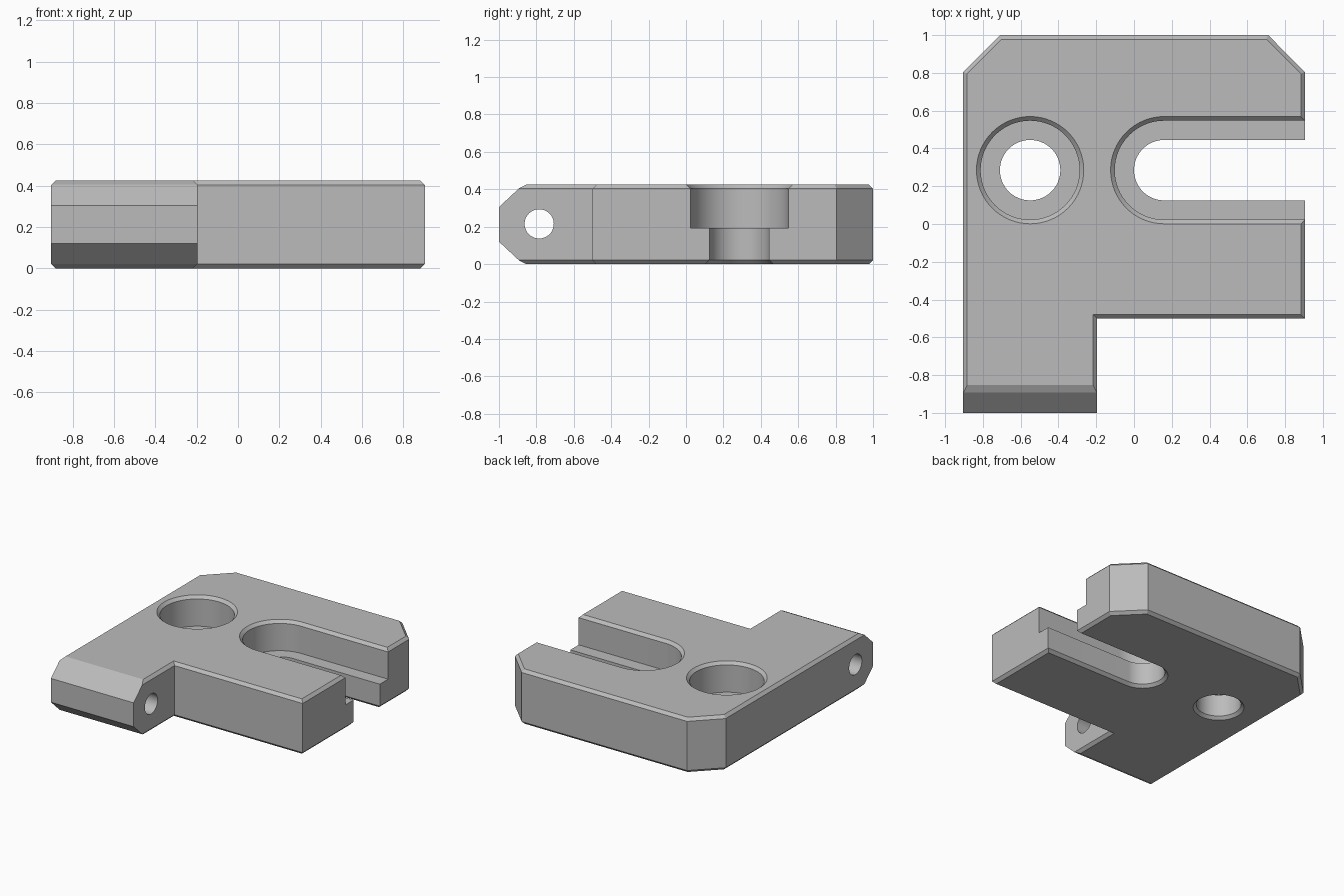
import bpy, bmesh, math
from mathutils import Vector

cube = bpy.data.objects.get("Cube")
if cube:
    bpy.data.objects.remove(cube, do_unlink=True)

HEIGHT, BEVEL = 0.425, 0.022
HOLE_Y = 0.285
SEGMENTS = 64


def loft(name, rings):
    """Closed solid through rings of equal point count."""
    bm = bmesh.new()
    loops = [[bm.verts.new(p) for p in ring] for ring in rings]
    n = len(loops[0])
    for a, b in zip(loops, loops[1:]):
        for i in range(n):
            j = (i + 1) % n
            bm.faces.new((a[i], a[j], b[j], b[i]))
    bm.faces.new(loops[0][::-1])
    bm.faces.new(loops[-1])
    bmesh.ops.recalc_face_normals(bm, faces=bm.faces)
    mesh = bpy.data.meshes.new(name)
    bm.to_mesh(mesh)
    bm.free()
    obj = bpy.data.objects.new(name, mesh)
    bpy.context.collection.objects.link(obj)
    return obj


def inset(points, d):
    """Mitred inward offset of a counter-clockwise outline."""
    result = []
    for i, p in enumerate(points):
        p = Vector(p)
        u = (p - Vector(points[i - 1])).normalized()
        v = (Vector(points[(i + 1) % len(points)]) - p).normalized()
        a, b = Vector((-u.y, u.x)), Vector((-v.y, v.x))
        result.append(p + (a + b) * d / (1 + a.dot(b)))
    return result


def at_height(points, z):
    return [(p[0], p[1], z) for p in points]


def circle(x, y, r):
    steps = [2 * math.pi * i / SEGMENTS for i in range(SEGMENTS)]
    return [(x + r * math.cos(t), y + r * math.sin(t)) for t in steps]


def slot(x, y, r):
    """Half circle on the right-hand side, open past the plate edge."""
    half = SEGMENTS // 2
    steps = [math.pi / 2 + math.pi * i / half for i in range(half + 1)]
    arc = [(x + r * math.cos(t), y + r * math.sin(t)) for t in steps]
    return arc + [(1.2, y - r), (1.2, y + r)]


def stepped_cutter(name, outline, x):
    """Counterbore with chamfered rims at both faces."""
    small, large = 0.16, 0.262
    steps = [(-0.1, small + BEVEL), (0, small + BEVEL), (BEVEL, small),
             (0.192, small), (0.192, large), (HEIGHT - BEVEL, large),
             (HEIGHT, large + BEVEL), (0.6, large + BEVEL)]
    return loft(name, [at_height(outline(x, HOLE_Y, r), z) for z, r in steps])


def along_x(points):
    return [[(x, y, z) for y, z in points] for x in (-1.2, 1.2)]


# Plate with chamfered top and bottom edges
outline = [(-0.905, -1.1), (-0.195, -1.1), (-0.195, -0.5), (0.905, -0.5),
           (0.905, 0.805), (0.71, 1), (-0.71, 1), (-0.905, 0.805)]
inner = inset(outline, BEVEL)
plate = loft("mounting_plate", [
    at_height(inner, 0), at_height(outline, BEVEL),
    at_height(outline, HEIGHT - BEVEL), at_height(inner, HEIGHT)])

# Side profile that gives the tongue its sloped nose
upper = [(-1, 0.305), (-0.893, 0.405), (-0.783, 0.46), (1.2, 0.46)]
lower = [(y, HEIGHT - z) for y, z in reversed(upper)]
nose = loft("nose_profile", along_x(upper + lower))

# Round counterbore, open slot and cross pin hole
cutters = [
    (nose, 'INTERSECT'),
    (stepped_cutter("bore_cutter", circle, -0.55), 'DIFFERENCE'),
    (stepped_cutter("slot_cutter", slot, 0.16), 'DIFFERENCE'),
    (loft("pin_cutter", along_x(circle(-0.785, 0.215, 0.078))), 'DIFFERENCE'),
]
for cutter, operation in cutters:
    cutter.hide_render = True
    mod = plate.modifiers.new(cutter.name, 'BOOLEAN')
    mod.operation = operation
    mod.solver = 'EXACT'
    mod.object = cutter

# Bake the cuts and drop the helpers
graph = bpy.context.evaluated_depsgraph_get()
baked = bpy.data.meshes.new_from_object(plate.evaluated_get(graph))
plate.modifiers.clear()
plate.data = baked
for cutter, _ in cutters:
    bpy.data.objects.remove(cutter, do_unlink=True)

# Plain grey finish
grey = bpy.data.materials.new("plain_grey")
grey.use_nodes = True
colour = (0.5, 0.5, 0.5, 1)
grey.diffuse_color = colour
grey.node_tree.nodes["Principled BSDF"].inputs["Base Color"].default_value = colour
plate.data.materials.clear()
plate.data.materials.append(grey)

bpy.ops.object.select_all(action='DESELECT')
plate.select_set(True)
bpy.context.view_layer.objects.active = plate
bpy.ops.object.shade_smooth_by_angle(angle=math.radians(15))
